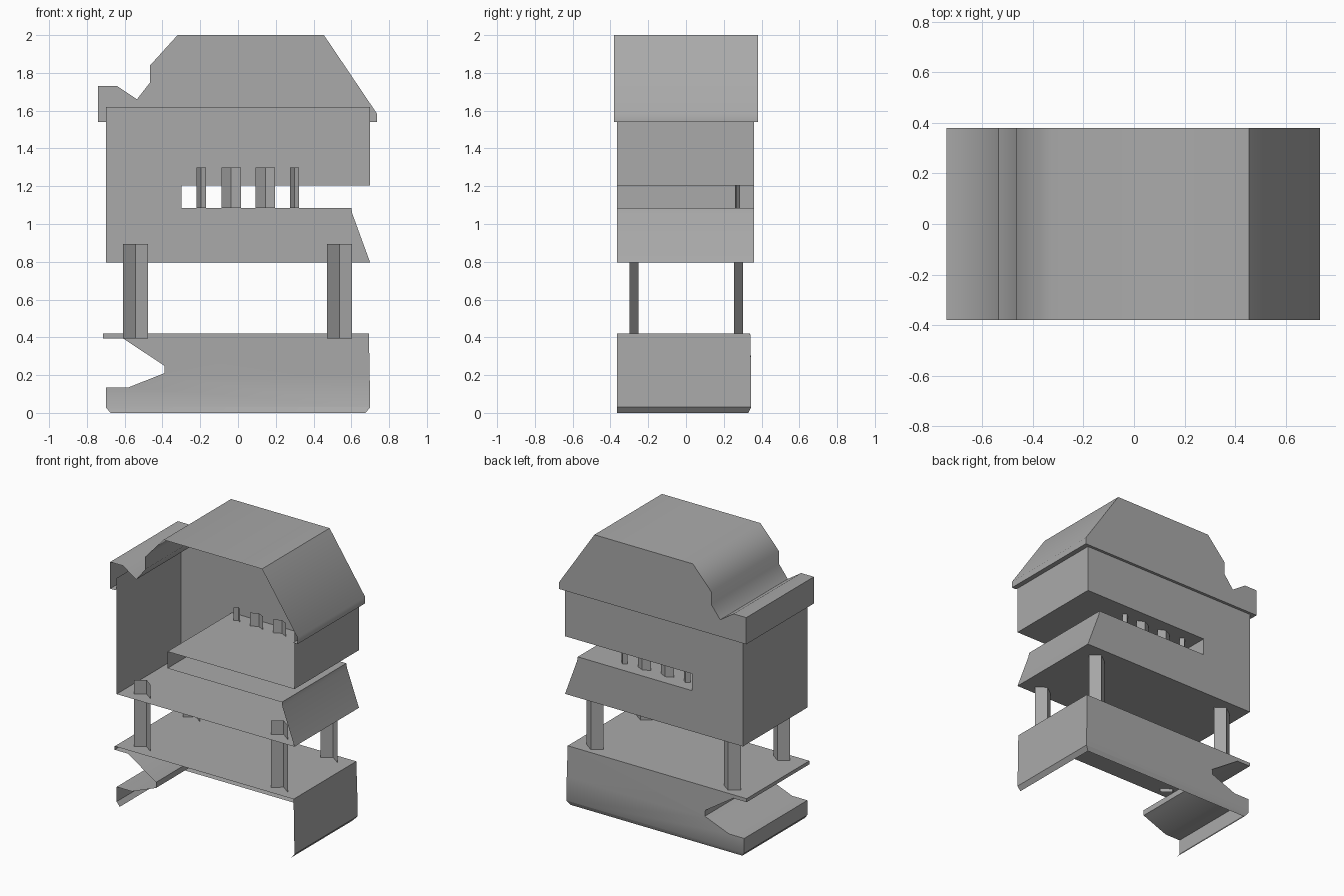
import bpy, bmesh, math

if "Cube" in bpy.data.objects:
    bpy.data.objects.remove(bpy.data.objects["Cube"])

grey = bpy.data.materials.new("plain_grey")
grey.use_nodes = True
color = (0.4, 0.4, 0.4, 1)
grey.diffuse_color = color
grey.node_tree.nodes["Principled BSDF"].inputs["Base Color"].default_value = color


def finish(bm, name, angle=50):
    mesh = bpy.data.meshes.new(name)
    bm.to_mesh(mesh)
    bm.free()
    mesh.materials.append(grey)
    obj = bpy.data.objects.new(name, mesh)
    bpy.context.collection.objects.link(obj)
    bpy.ops.object.select_all(action="DESELECT")
    obj.select_set(True)
    bpy.context.view_layer.objects.active = obj
    bpy.ops.object.shade_smooth_by_angle(angle=math.radians(angle))
    return obj


def shell(profile, front, back, closed=True):
    """Sheet swept front to back along a clockwise (x, z) profile, capped behind."""
    bm = bmesh.new()
    near = [bm.verts.new((x, front, z)) for x, z in profile]
    far = [bm.verts.new((x, back, z)) for x, z in profile]
    n = len(profile)
    for i in range(n if closed else n - 1):
        j = (i + 1) % n
        bm.faces.new((near[i], near[j], far[j], far[i]))
    bm.faces.new(far)
    return bm


def folded_post(name, x0, x1, y0, y1, z0, z1):
    """Two-sided folded strip with its crease towards the back."""
    bm = bmesh.new()
    path = [(x0, y0), ((x0 + x1) / 2, y1), (x1, y0)]
    low = [bm.verts.new((x, y, z0)) for x, y in path]
    high = [bm.verts.new((x, y, z1)) for x, y in path]
    for i in range(2):
        bm.faces.new((low[i + 1], low[i], high[i], high[i + 1]))
    finish(bm, name, 20)


# Roof: hood open at the front and below
roof = [(-.74, 1.54), (-.74, 1.73), (-.64, 1.73), (-.535, 1.66), (-.465, 1.75),
        (-.465, 1.84), (-.32, 2), (.455, 2), (.735, 1.585), (.735, 1.54)]
finish(shell(roof, -.38, .38, closed=False), "roof")

# Narrow underside rim between roof and walls
bm = bmesh.new()
outer = [bm.verts.new((x, y, 1.54)) for x, y in
         [(-.74, -.38), (-.74, .38), (.735, .38), (.735, -.38)]]
inner = [bm.verts.new((x, y, 1.54)) for x, y in
         [(-.7, -.38), (-.7, .36), (.7, .36), (.7, -.38)]]
for i in range(3):
    bm.faces.new((outer[i], outer[i + 1], inner[i + 1], inner[i]))
finish(bm, "roof_rim")

# Body: open-fronted box with a long slot running in from the side
body = [(.7, 1.62), (.7, 1.205), (-.3, 1.205), (-.3, 1.085), (.6, 1.085),
        (.605, 1.055), (.7, .795), (-.7, .795), (-.7, 1.62)]
bm = shell(body, -.365, .36, closed=False)
bmesh.ops.reverse_faces(bm, faces=bm.faces[:])
finish(bm, "body")

# Base: skirt open at the front and below, notched on one side
base = [(-.675, 0), (-.7, .03), (-.7, .135), (-.58, .135), (-.39, .21), (-.39, .25),
        (-.61, .395), (-.715, .395), (-.715, .42), (.693, .42), (.697, .2),
        (.7, .03), (.675, 0)]
bm = shell(base, -.365, .34, closed=False)
for z in (.2, .03):
    bmesh.ops.bisect_plane(bm, geom=bm.verts[:] + bm.edges[:] + bm.faces[:],
                           plane_co=(0, 0, z), plane_no=(0, 0, 1))
for v in bm.verts:
    if v.co.y > 0:
        if v.co.z < .01:
            v.co.y = .33
        elif v.co.z < .21:
            v.co.y = .345
finish(bm, "base")

# Legs
for side, x0 in (("right", -.61), ("left", .47)):
    for end, y0 in (("front", -.3), ("back", .255)):
        folded_post(f"{end}_{side}_leg", x0, x0 + .133, y0, y0 + .048, .395, .895)

# Small posts in the slot
for i, (x0, x1, y0) in enumerate([(-.22, -.17, .265), (-.087, .015, .26),
                                  (.093, .197, .26), (.275, .322, .265)]):
    folded_post(f"slot_post_{i + 1}", x0, x1, y0, .285, 1.085, 1.3)
